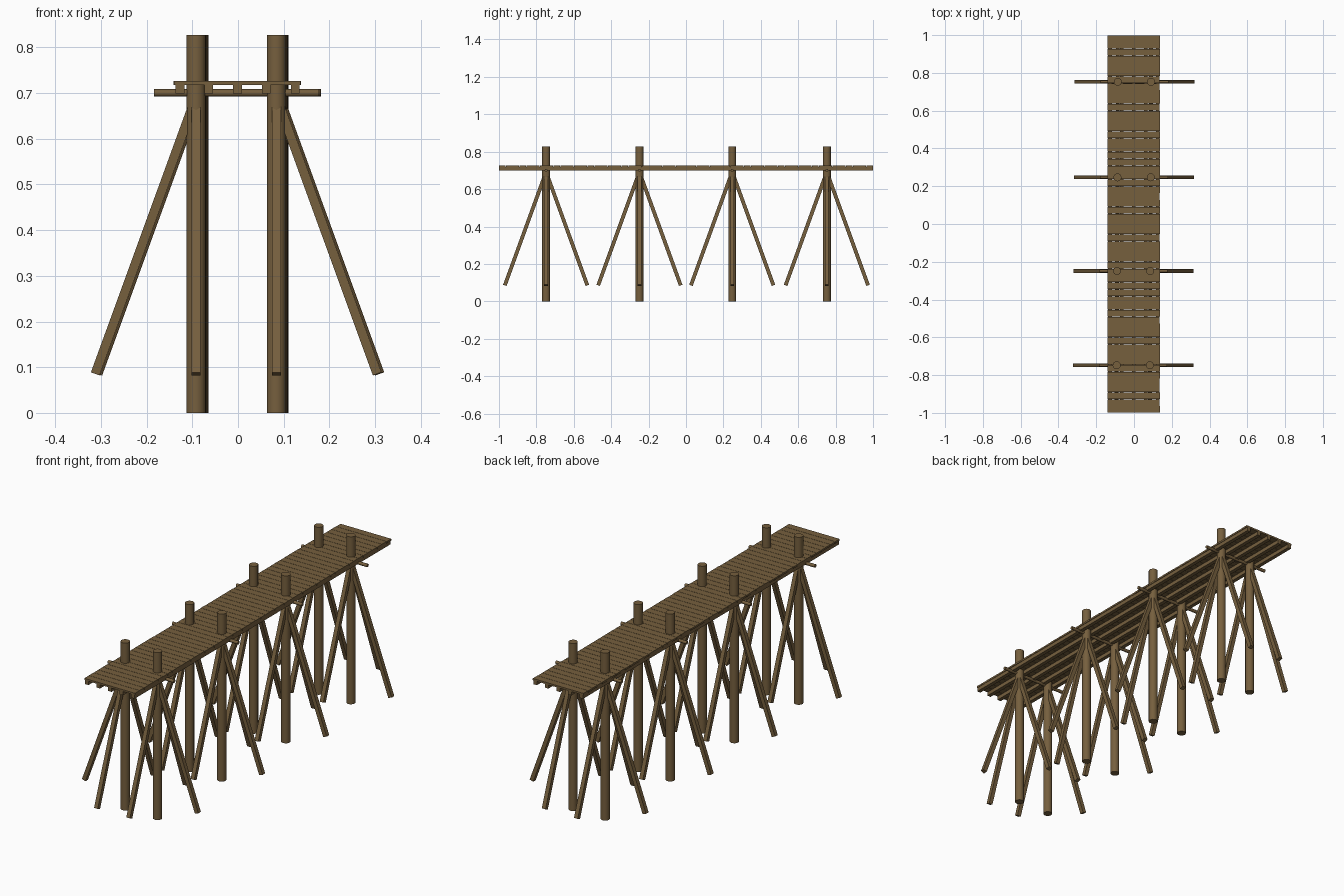
import bpy, bmesh, math, random
from mathutils import Matrix, Vector

if "Cube" in bpy.data.objects:
    bpy.data.objects.remove(bpy.data.objects["Cube"])

random.seed(4)

wood = bpy.data.materials.new("weathered brown wood")
wood.diffuse_color = (0.18, 0.115, 0.048, 1)
wood.use_nodes = True
wood.node_tree.nodes["Principled BSDF"].inputs["Base Color"].default_value = wood.diffuse_color


def make_object(name, bm, smooth=False):
    mesh = bpy.data.meshes.new(name)
    bm.to_mesh(mesh)
    bm.free()
    mesh.materials.append(wood)
    ob = bpy.data.objects.new(name, mesh)
    bpy.context.collection.objects.link(ob)
    if smooth:
        bpy.ops.object.select_all(action='DESELECT')
        ob.select_set(True)
        bpy.context.view_layer.objects.active = ob
        bpy.ops.object.shade_smooth_by_angle(angle=math.radians(40))
    return ob


def add_box(bm, center, size, rot=Matrix()):
    m = Matrix.Translation(center) @ rot @ Matrix.Diagonal((*size, 1))
    bmesh.ops.create_cube(bm, size=1, matrix=m)


def add_log(bm, center, radius, length, rot=Matrix(), sides=16):
    bmesh.ops.create_cone(bm, cap_ends=True, segments=sides, radius1=radius,
                          radius2=radius, depth=length,
                          matrix=Matrix.Translation(center) @ rot)


# Deck planks, laid crosswise with narrow gaps
COUNT = 55
pitch = 2 / COUNT
bm = bmesh.new()
for i in range(COUNT):
    y = -1 + pitch * (i + 0.5)
    dx = random.uniform(-0.001, 0.001)
    add_box(bm, (-0.0015 + dx, y, 0.7222), (0.277, pitch - 0.0015, 0.009))
make_object("deck_planks", bm)

# Stringers running along the whole deck
bm = bmesh.new()
for i in range(-2, 3):
    add_box(bm, (i * 0.063 - 0.001, 0, 0.7085), (0.019, 1.998, 0.0190))
make_object("deck_stringers", bm)

# Four bents: two posts, a cross beam and diagonal braces each
TILT = math.radians(20)
REACH, FOOT_Z = 0.2206, 0.0855
brace_len = REACH / math.sin(TILT)
bents = [(0.753, 0.002), (0.247, 0.0005), (-0.249, -0.002), (-0.748, -0.004)]

for n, (y, dx) in enumerate(bents, 1):
    posts, braces, beam = bmesh.new(), bmesh.new(), bmesh.new()
    for side in (-1, 1):
        x = dx + side * 0.088
        add_log(posts, (x, y, 0.4135), 0.021, 0.827)
        # one brace outward, one forward, one backward
        outward = 0 if side > 0 else math.pi
        for a in (outward, math.pi / 2, -math.pi / 2):
            d = Vector((math.cos(a), math.sin(a), 0))
            center = Vector((x, y, FOOT_Z + REACH / math.tan(TILT) / 2)) + d * REACH / 2
            rot = Matrix.Rotation(a, 4, 'Z') @ Matrix.Rotation(-TILT, 4, 'Y')
            add_box(braces, center, (0.02, 0.02, brace_len), rot)
    add_log(beam, (dx, y, 0.7005), 0.008, 0.36,
            Matrix.Rotation(math.pi / 2, 4, 'Y'), 12)
    make_object(f"support_posts_{n}", posts, True)
    make_object(f"diagonal_braces_{n}", braces)
    make_object(f"cross_beam_{n}", beam, True)
